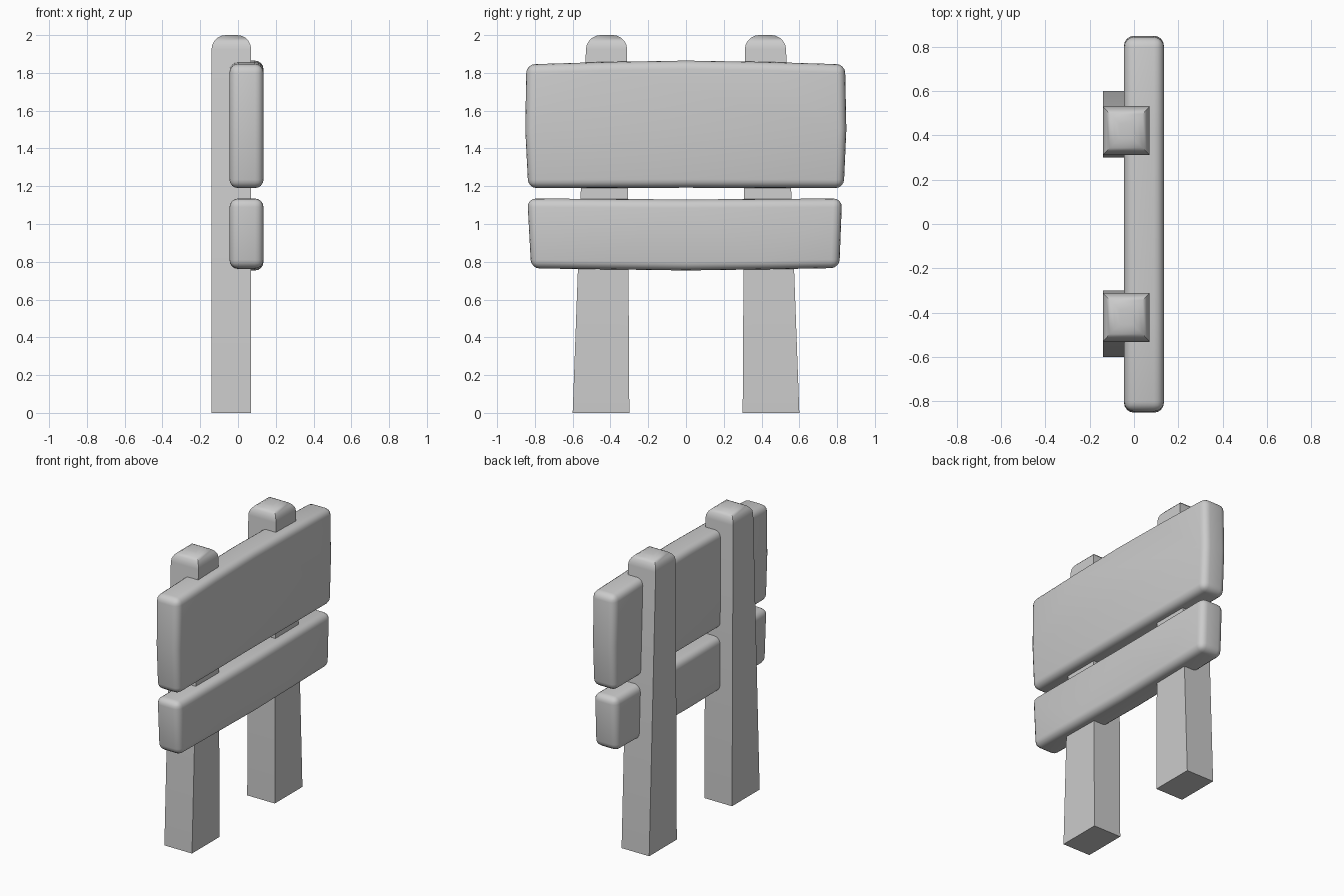
import bpy, bmesh, math

if "Cube" in bpy.data.objects:
    bpy.data.objects.remove(bpy.data.objects["Cube"])


def finish(bm, name, angle):
    bmesh.ops.recalc_face_normals(bm, faces=bm.faces)
    mesh = bpy.data.meshes.new(name)
    bm.to_mesh(mesh)
    bm.free()
    obj = bpy.data.objects.new(name, mesh)
    bpy.context.collection.objects.link(obj)
    bpy.ops.object.select_all(action='DESELECT')
    obj.select_set(True)
    bpy.context.view_layer.objects.active = obj
    bpy.ops.object.shade_smooth_by_angle(angle=math.radians(angle))
    return obj


def prism(bm, outline, x0, x1):
    """Extrude a (y, z) outline along x."""
    face = bm.faces.new([bm.verts.new((x0, y, z)) for y, z in outline])
    ext = bmesh.ops.extrude_face_region(bm, geom=[face])
    verts = [v for v in ext['geom'] if isinstance(v, bmesh.types.BMVert)]
    bmesh.ops.translate(bm, verts=verts, vec=(x1 - x0, 0, 0))
    bmesh.ops.recalc_face_normals(bm, faces=bm.faces)


def post(name, side):
    # Tapered square post with a rounded top
    bm = bmesh.new()
    prism(bm, [(side * 0.30, 0), (side * 0.60, 0),
               (side * 0.527, 2), (side * 0.312, 2)], -0.14, 0.07)
    top = [e for e in bm.edges if all(v.co.z > 1.9 for v in e.verts)]
    bmesh.ops.bevel(bm, geom=top, offset=0.075, segments=5, profile=0.5,
                    affect='EDGES')
    finish(bm, name, 40)


def board(name, outline):
    # Slightly bowed plank with rounded edges
    bm = bmesh.new()
    prism(bm, outline, -0.045, 0.135)
    sharp = [e for e in bm.edges if e.calc_face_angle(0) > math.radians(40)]
    bmesh.ops.bevel(bm, geom=sharp, offset=0.045, segments=4, profile=0.5,
                    affect='EDGES', clamp_overlap=True)
    finish(bm, name, 60)


post("left_post", -1)
post("right_post", 1)

board("upper_board", [
    (-0.835, 1.19), (0, 1.192), (0.835, 1.19), (0.849, 1.5), (0.842, 1.845),
    (0.42, 1.858), (0, 1.865), (-0.42, 1.858), (-0.845, 1.845), (-0.851, 1.5)])

board("lower_board", [
    (-0.82, 0.765), (-0.42, 0.76), (0, 0.754), (0.42, 0.76), (0.812, 0.767),
    (0.826, 1.135), (0, 1.13), (-0.84, 1.135)])
